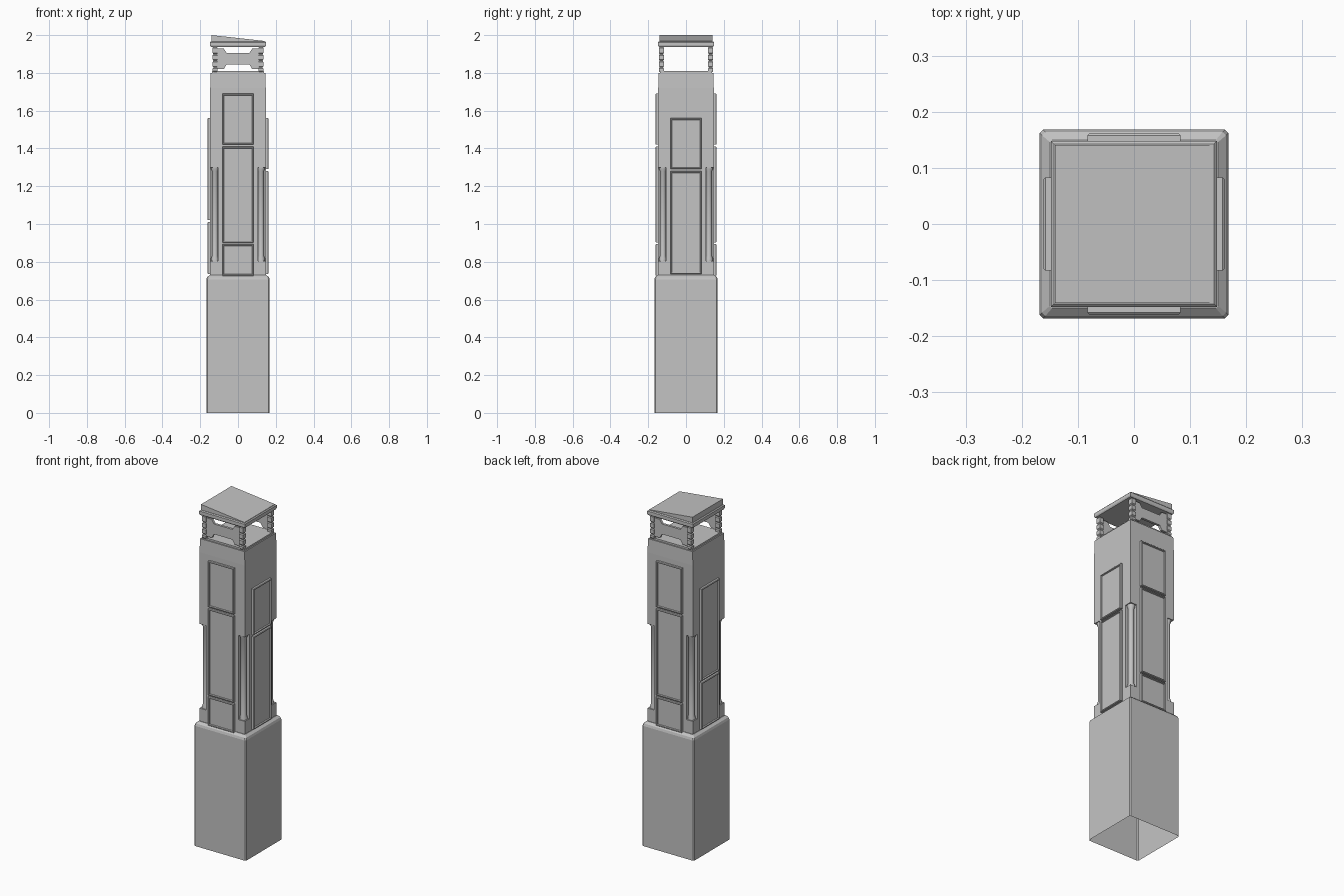
import bpy, bmesh
from math import pi, cos, sin
from mathutils import Matrix

cube = bpy.data.objects.get("Cube")
if cube:
    bpy.data.objects.remove(cube, do_unlink=True)

grey = bpy.data.materials.new("stone_grey")
grey.use_nodes = True
grey.diffuse_color = (0.55, 0.55, 0.55, 1)
grey.node_tree.nodes["Principled BSDF"].inputs["Base Color"].default_value = (0.55, 0.55, 0.55, 1)


def finish(name, bm):
    bmesh.ops.recalc_face_normals(bm, faces=bm.faces)
    mesh = bpy.data.meshes.new(name)
    bm.to_mesh(mesh)
    bm.free()
    mesh.materials.append(grey)
    ob = bpy.data.objects.new(name, mesh)
    bpy.context.collection.objects.link(ob)
    return ob


def loft(name, sections, bottom=True, move=None):
    """Skin a stack of (outline, z) sections."""
    bm = bmesh.new()
    rings = [[bm.verts.new((x, y, z)) for x, y in pts] for pts, z in sections]
    for a, b in zip(rings, rings[1:]):
        for i in range(len(a)):
            j = (i + 1) % len(a)
            bm.faces.new((a[i], a[j], b[j], b[i]))
    bm.faces.new(rings[-1])
    if bottom:
        bm.faces.new(rings[0][::-1])
    if move:
        bm.transform(move)
    return finish(name, bm)


def square(h, c=0.0):
    """Square outline of half width h, corners cut by c."""
    if c == 0:
        return [(-h, -h), (h, -h), (h, h), (-h, h)]
    k = h - c
    return [(-k, -h), (k, -h), (h, -k), (h, k), (k, h), (-k, h), (-h, k), (-h, -k)]


def cross(h, n):
    """Square outline with a square notch at each corner."""
    pts = []
    for q in range(4):
        c, s = round(cos(q * pi / 2)), round(sin(q * pi / 2))
        for x, y in ((n, -h), (n, -n), (h, -n)):
            pts.append((c * x - s * y, s * x + c * y))
    return pts


def circle(r, n=12):
    return [(r * cos(2 * pi * i / n), r * sin(2 * pi * i / n)) for i in range(n)]


def panel(name, turn, z0, z1):
    """Framed plate on the face reached by turning the front about z."""
    bm = bmesh.new()
    bmesh.ops.create_cube(bm, size=1)
    bm.transform(Matrix.Translation((0, -0.149, (z0 + z1) / 2))
                 @ Matrix.Diagonal((0.166, 0.018, z1 - z0, 1)))
    front = min(bm.faces, key=lambda f: f.calc_center_median().y)
    # sloped rim, flat frame, then the sunk field
    bmesh.ops.inset_region(bm, faces=[front], thickness=0.004, depth=0.003)
    bmesh.ops.inset_region(bm, faces=[front], thickness=0.006)
    bmesh.ops.inset_region(bm, faces=[front], thickness=0.003, depth=-0.007)
    bm.transform(Matrix.Rotation(turn, 4, 'Z'))
    return finish(name, bm)


# Plinth, open underneath
loft("plinth", [(square(0.168, 0.006), 0), (square(0.168, 0.006), 0.705),
                (square(0.164, 0.006), 0.718), (square(0.15, 0.004), 0.73)], bottom=False)

# Shaft: foot, notched middle, plain top
H = 0.147
loft("shaft_foot", [(square(H), 0.725), (square(H), 0.805)])
loft("shaft_middle", [(cross(H, 0.105), 0.8), (cross(H, 0.105), 1.305)])
loft("shaft_top", [(square(H), 1.30), (square(H), 1.72), (square(0.145), 1.80)])
loft("shaft_cap", [(square(0.138), 1.795), (square(0.138), 1.81)])

# Columns in the corner notches
for i, (sx, sy) in enumerate(square(1)):
    ob = loft(f"corner_column_{i + 1}",
              [(circle(0.021), 0.80), (circle(0.021), 0.815), (circle(0.016), 0.83),
               (circle(0.016), 1.28), (circle(0.021), 1.29), (circle(0.021), 1.305)],
              move=Matrix.Translation((sx * 0.122, sy * 0.122, 0)))
    with bpy.context.temp_override(object=ob, active_object=ob, selected_objects=[ob],
                                   selected_editable_objects=[ob]):
        bpy.ops.object.shade_smooth_by_angle()

# Panels: gaps fall at different heights on each face
LONG = [(0.725, 0.893), (0.902, 1.41), (1.42, 1.69)]
faces = {"front": (0, LONG), "back": (pi, LONG),
         "left": (pi / 2, [(0.735, 1.28), (1.29, 1.56)]),
         "right": (-pi / 2, [(0.735, 1.01), (1.02, 1.56)])}
for side, (turn, spans) in faces.items():
    for i, (z0, z1) in enumerate(spans):
        panel(f"{side}_panel_{i + 1}", turn, z0, z1)

# Ribbed lantern posts
for i, (sx, sy) in enumerate(square(1)):
    rings = []
    edges = (1.805, 1.83, 1.865, 1.90, 1.94)
    for z0, z1 in zip(edges, edges[1:]):
        rings += [(square(0.009), z0), (square(0.013), z0 + 0.005),
                  (square(0.013), z1 - 0.007), (square(0.009), z1 - 0.002)]
    rings.append((square(0.009), 1.945))
    loft(f"lantern_post_{i + 1}", rings,
         move=Matrix.Translation((sx * 0.121, sy * 0.130, 0)))

# Waisted lantern plates, front and back
half = [(0.115, 1.82), (0.075, 1.82), (0.06, 1.845)]
upper = [(0.06, 1.905), (0.075, 1.928), (0.115, 1.928)]
outline = half + [(-x, z) for x, z in reversed(half)]
outline += [(-x, z) for x, z in reversed(upper)] + upper
for name, y in (("front", -0.130), ("back", 0.130)):
    loft(f"lantern_plate_{name}", [(outline, -0.007), (outline, 0.007)],
         move=Matrix.Translation((0, y, 0)) @ Matrix.Rotation(pi / 2, 4, 'X'))

# Roof: stepped slab and sloping wedge
loft("roof_slab", [(square(0.144), 1.938), (square(0.148), 1.945), (square(0.148), 1.962),
                   (square(0.143), 1.967)])
R = 0.141
wedge = [(-R, 1.96), (R, 1.96), (R, 1.969), (-R, 2.0)]
loft("roof_wedge", [(wedge, -R), (wedge, R)], move=Matrix.Rotation(pi / 2, 4, 'X'))
